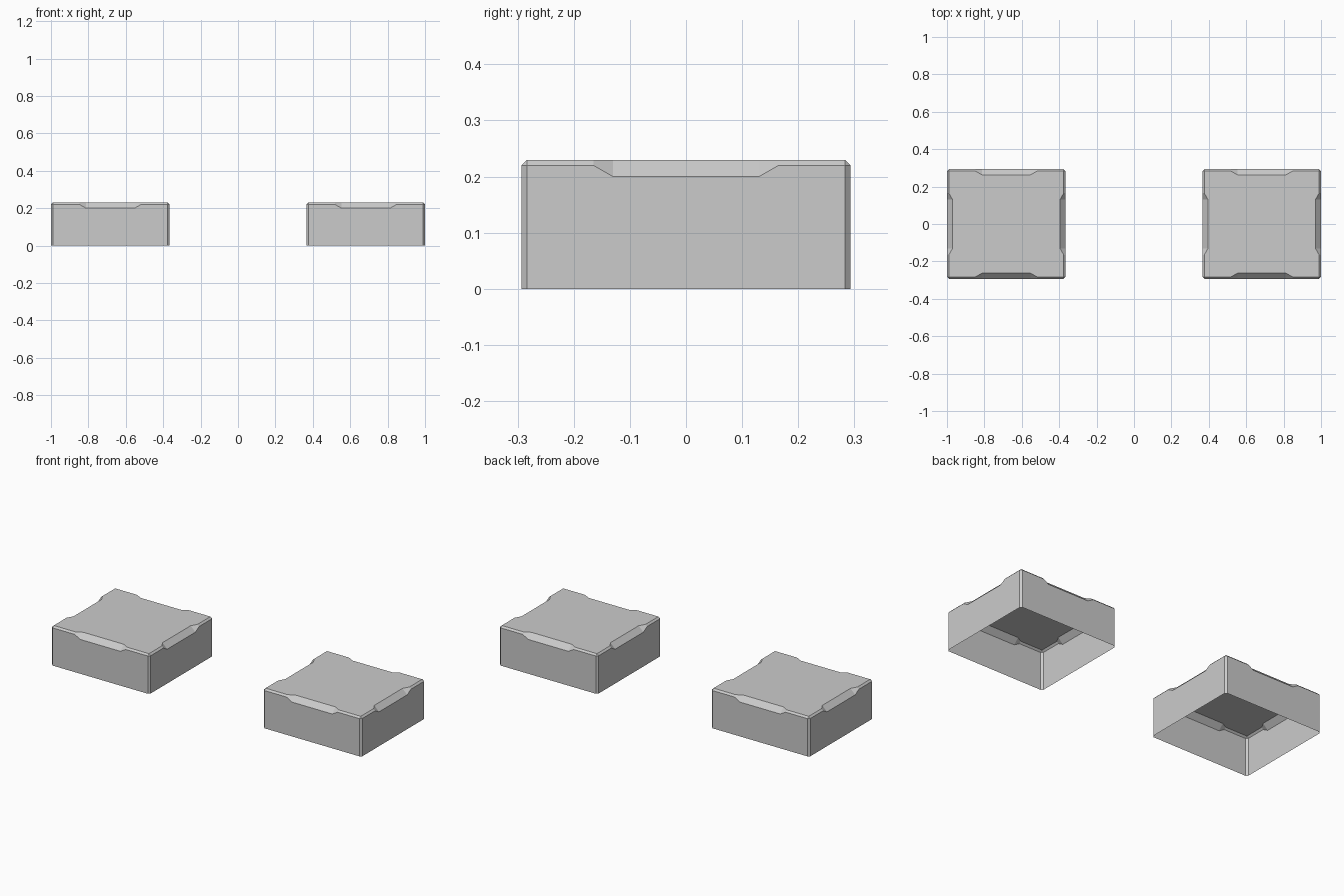
import bpy, bmesh
from math import pi
from mathutils import Matrix, Vector

cube = bpy.data.objects.get("Cube")
if cube:
    bpy.data.objects.remove(cube, do_unlink=True)

HALF_X, HALF_Y, HEIGHT = 0.317, 0.293, 0.23
CENTRE_X = 1 - HALF_X
CHAMFER = 0.01

grey = bpy.data.materials.new("grey")
grey.use_nodes = True
colour = (0.6, 0.6, 0.6, 1)
grey.diffuse_color = colour
grey.node_tree.nodes["Principled BSDF"].inputs["Base Color"].default_value = colour


def make_object(name, bm):
    mesh = bpy.data.meshes.new(name)
    bmesh.ops.recalc_face_normals(bm, faces=bm.faces)
    bm.to_mesh(mesh)
    bm.free()
    mesh.materials.append(grey)
    obj = bpy.data.objects.new(name, mesh)
    bpy.context.collection.objects.link(obj)
    return obj


# Wedges that cut a tapered 45-degree notch into each upper edge
def add_notch(bm, reach, turn):
    corner = Vector((0, -reach, HEIGHT))
    outward = Vector((0, -1, 1)) / 2
    along = Vector((0, 1, 1)) * 0.05
    spin = Matrix.Rotation(turn, 3, 'Z')
    profile = [(-0.13, -0.03), (0.13, -0.03), (0.2, 0.01), (-0.2, 0.01)]
    ends = [[bm.verts.new(spin @ (corner + outward * d + Vector((x, 0, 0)) + along * s))
             for x, d in profile] for s in (-1, 1)]
    for ring in ends:
        bm.faces.new(ring)
    for i in range(4):
        j = (i + 1) % 4
        bm.faces.new((ends[0][i], ends[0][j], ends[1][j], ends[1][i]))


def make_block(name, x):
    # Box with chamfered top rim and corners
    bm = bmesh.new()
    bmesh.ops.create_cube(bm, size=1, matrix=Matrix.Translation((0, 0, HEIGHT / 2))
                          @ Matrix.Diagonal((2 * HALF_X, 2 * HALF_Y, HEIGHT, 1)))
    edges = [e for e in bm.edges if max(v.co.z for v in e.verts) > 0.1]
    bmesh.ops.bevel(bm, geom=edges, offset=CHAMFER, segments=1, affect='EDGES')
    block = make_object(name, bm)

    # Notches on all four sides
    bm = bmesh.new()
    for k in range(4):
        add_notch(bm, HALF_X if k % 2 else HALF_Y, k * pi / 2)
    cutter = make_object(name + "_notch_cutter", bm)
    mod = block.modifiers.new("notches", 'BOOLEAN')
    mod.operation, mod.solver, mod.object = 'DIFFERENCE', 'EXACT', cutter
    bpy.context.view_layer.objects.active = block
    bpy.ops.object.modifier_apply(modifier=mod.name)
    bpy.data.objects.remove(cutter, do_unlink=True)

    # Open underside
    bm = bmesh.new()
    bm.from_mesh(block.data)
    base = [f for f in bm.faces if f.calc_center_median().z < 0.001]
    bmesh.ops.delete(bm, geom=base, context='FACES')
    bm.to_mesh(block.data)
    bm.free()
    block.location.x = x


make_block("left_block", CENTRE_X)
make_block("right_block", -CENTRE_X)
